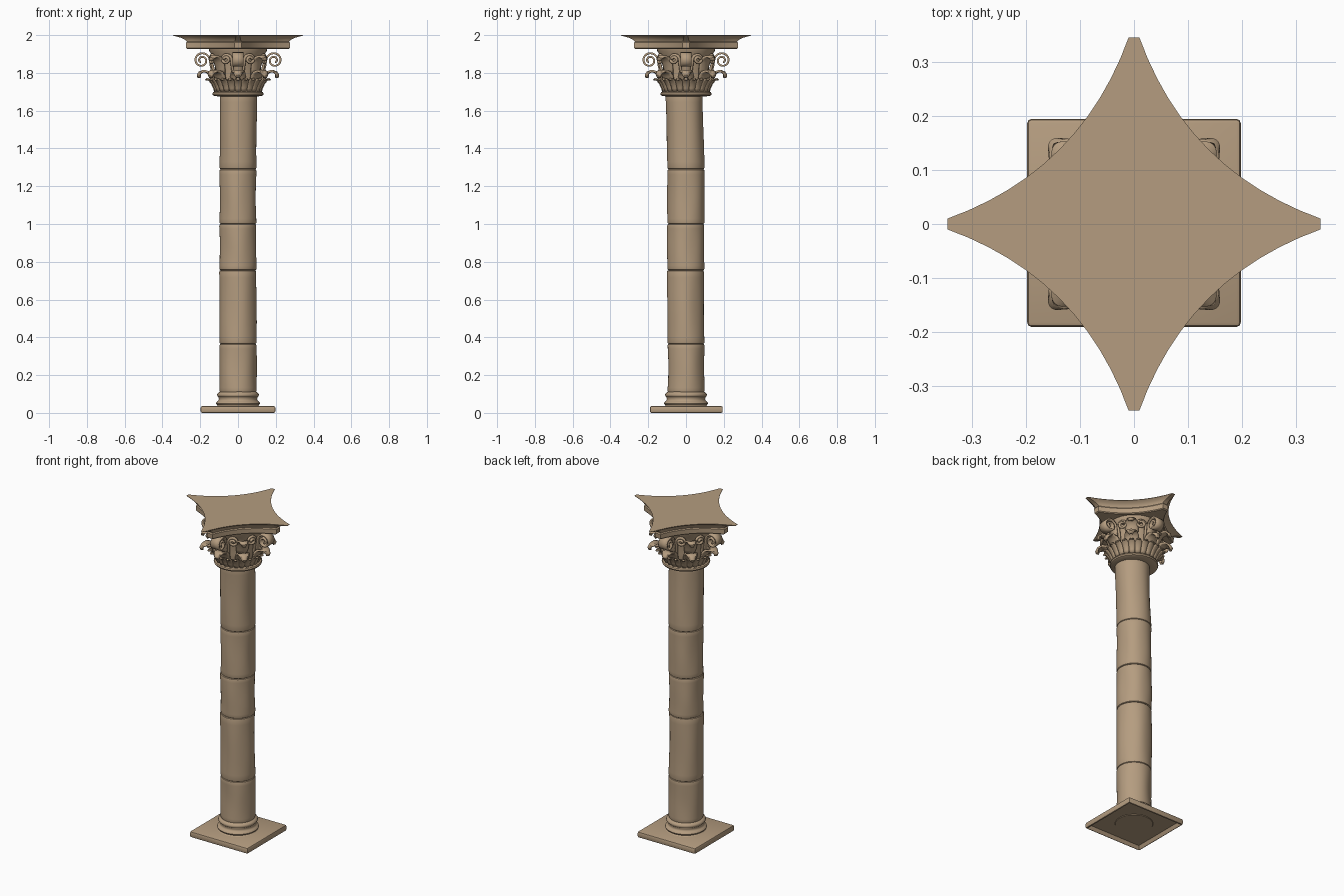
import bpy, bmesh, math
from math import sin, cos, pi, radians

if "Cube" in bpy.data.objects:
    bpy.data.objects.remove(bpy.data.objects["Cube"])

stone = bpy.data.materials.new("tan_stone")
stone.diffuse_color = (0.46, 0.335, 0.215, 1)
stone.use_nodes = True
stone.node_tree.nodes["Principled BSDF"].inputs["Base Color"].default_value = stone.diffuse_color


def finish(name, bm, angle=40):
    bmesh.ops.recalc_face_normals(bm, faces=bm.faces)
    me = bpy.data.meshes.new(name)
    bm.to_mesh(me)
    bm.free()
    ob = bpy.data.objects.new(name, me)
    bpy.context.collection.objects.link(ob)
    me.materials.append(stone)
    bpy.ops.object.select_all(action='DESELECT')
    ob.select_set(True)
    bpy.context.view_layer.objects.active = ob
    bpy.ops.object.shade_smooth_by_angle(angle=radians(angle))
    return ob


def loft(name, rings, angle=40):
    """Skin a stack of closed point rings and cap both ends."""
    bm = bmesh.new()
    vs = [[bm.verts.new(p) for p in ring] for ring in rings]
    n = len(vs[0])
    for a, b in zip(vs, vs[1:]):
        for i in range(n):
            j = (i + 1) % n
            bm.faces.new((a[i], a[j], b[j], b[i]))
    bm.faces.new(vs[0][::-1])
    bm.faces.new(vs[-1])
    return finish(name, bm, angle)


def lathe(name, profile, seg=48, angle=40):
    return loft(name, [[(r * cos(2 * pi * i / seg), r * sin(2 * pi * i / seg), z)
                        for i in range(seg)] for r, z in profile], angle)


def strips(name, path, angles, cup, thick, cols=6):
    """Bent strips around the column; path rows are (radius, z, half width)."""
    bm = bmesh.new()
    for a in angles:
        grid = []
        for r, z, w in path:
            row = []
            for k in range(cols + 1):
                u = 2 * k / cols - 1
                x, y = r - cup * u * u, w * u
                row.append(bm.verts.new((x * cos(a) - y * sin(a),
                                         x * sin(a) + y * cos(a), z)))
            grid.append(row)
        for g, h in zip(grid, grid[1:]):
            for k in range(cols):
                bm.faces.new((g[k], g[k + 1], h[k + 1], h[k]))
    ob = finish(name, bm)
    m = ob.modifiers.new("thickness", 'SOLIDIFY')
    m.thickness = thick
    m.offset = 0
    return ob


def around(n, start=0.0):
    return [start + 2 * pi * i / n for i in range(n)]


# square plinth, hollow underneath
bm = bmesh.new()
bmesh.ops.create_cube(bm, size=1)
for v in bm.verts:
    v.co = (v.co.x * 0.395, v.co.y * 0.385 + 0.002, 0.018 + v.co.z * 0.036)
bmesh.ops.bevel(bm, geom=list(bm.edges), offset=0.008, segments=2, affect='EDGES', profile=0.5)
bottom = [f for f in bm.faces if f.normal.z < -0.99 and f.calc_area() > 0.05]
bmesh.ops.inset_region(bm, faces=bottom, thickness=0.016)
for v in {v for f in bottom for v in f.verts}:
    v.co.z = 0.02
finish("plinth", bm)

# moulded base with two rolls and a hollow
base = [(0.105, 0.017), (0.115, 0.036)]
base += [(0.103 + 0.014 * cos(t), 0.051 + 0.011 * sin(t)) for t in [-1.2, -0.6, 0, 0.6, 1.2]]
base += [(0.103, 0.066), (0.101, 0.074), (0.104, 0.081)]
base += [(0.100 + 0.011 * cos(t), 0.095 + 0.012 * sin(t)) for t in [-1.2, -0.6, 0, 0.6, 1.2]]
base += [(0.096, 0.112)]
lathe("base_moulding", base)

# worn shaft drums: bottom z, top z, wear phase, lean in x and y at the top
drums = [(0.108, 0.365, 0.3, 0.0, 0.0), (0.365, 0.755, 1.7, -0.002, -0.003),
         (0.755, 1.0, 2.9, -0.002, -0.002), (1.0, 1.29, 4.1, 0.0, 0.0),
         (1.29, 1.685, 5.2, 0.004, -0.011)]
for n, (z0, z1, ph, dx, dy) in enumerate(drums):
    rings = []
    h = z1 - z0
    steps = [0.0, 0.003, 0.01] + [h * k / 10 for k in range(1, 10)] + [h - 0.01, h - 0.003, h]
    for s in steps:
        edge = min(s, h - s)
        r0 = 0.098 - (0.006 if edge < 0.001 else 0.002 if edge < 0.005 else 0)
        t = s / h
        ring = []
        for i in range(48):
            a = 2 * pi * i / 48
            r = r0 + sin(pi * t) * (0.0025 * sin(2 * a + ph + 2 * t) + 0.0015 * sin(5 * a + ph) - 0.001)
            ring.append((r * cos(a) + dx * t, r * sin(a) + dy * t, z0 + s))
        rings.append(ring)
    loft("shaft_drum_%d" % (n + 1), rings, 30)

# neck ring under the capital
lathe("neck_ring", [(0.09, 1.675)] + [(0.122 + 0.014 * cos(t), 1.689 + 0.012 * sin(t))
      for t in [-1.4, -0.7, 0, 0.7, 1.4]] + [(0.118, 1.706), (0.10, 1.712)])

# capital bell
lathe("capital_bell", [(0.10, 1.69), (0.113, 1.72), (0.118, 1.78), (0.122, 1.84),
                       (0.135, 1.89), (0.152, 1.915), (0.155, 1.935)])

# short ribbed leaves forming the lower basket
strips("basket_leaves", [(0.122, 1.70, 0.013), (0.128, 1.72, 0.015), (0.138, 1.742, 0.018),
                         (0.152, 1.76, 0.018), (0.165, 1.768, 0.013), (0.172, 1.762, 0.005)],
       around(24), 0.006, 0.008, 4)

# large leaves with tips curling outward
strips("curled_leaves", [(0.125, 1.73, 0.03), (0.138, 1.76, 0.036), (0.148, 1.785, 0.04),
                         (0.165, 1.804, 0.038), (0.187, 1.81, 0.032), (0.205, 1.802, 0.024),
                         (0.213, 1.788, 0.015), (0.209, 1.776, 0.006)],
       around(8), 0.012, 0.011)

# tall diagonal leaves between the scrolls
strips("tall_leaves", [(0.128, 1.78, 0.022), (0.14, 1.82, 0.032), (0.15, 1.855, 0.036),
                       (0.166, 1.88, 0.033), (0.187, 1.888, 0.026), (0.203, 1.878, 0.017),
                       (0.205, 1.864, 0.007)],
       around(4, pi / 4), 0.012, 0.011)

# corner scrolls on the four axes
scroll = [(0.125, 1.775, 0.018), (0.138, 1.81, 0.022), (0.145, 1.84, 0.026)]
for i in range(37):
    t = i / 36
    a = pi - t * 1.7 * 2 * pi
    r = 0.043 - 0.033 * t
    scroll.append((0.192 + r * cos(a), 1.866 + r * sin(a), 0.028))
strips("corner_scrolls", scroll, around(4), 0.0, 0.010, 2)

# small inner scrolls either side of each diagonal
cu = bpy.data.curves.new("inner_scrolls", 'CURVE')
cu.dimensions = '3D'
cu.bevel_depth = 0.008
cu.bevel_resolution = 2
cu.use_fill_caps = True
for diag in around(4, pi / 4):
    for side in (-1, 1):
        pts = [(0.085, 1.775, 0.124), (0.08, 1.82, 0.134)]
        for i in range(22):
            t = i / 21
            a = t * 1.5 * 2 * pi
            r = 0.027 - 0.019 * t
            pts.append((0.05 + r * cos(a), 1.872 + r * sin(a), 0.148 + 0.012 * t))
        sp = cu.splines.new('POLY')
        sp.points.add(len(pts) - 1)
        for p, (s, z, rad) in zip(sp.points, pts):
            th = diag + side * s / 0.14
            p.co = (rad * cos(th), rad * sin(th), z, 1)
ob = bpy.data.objects.new("inner_scrolls", cu)
bpy.context.collection.objects.link(ob)
cu.materials.append(stone)


# four pointed top slab with hollow sides and flaring edge
def star(z, tip, notch, w):
    c = 2 * (notch - 0.25 * (tip + w))
    pts = []
    for q in range(4):
        for i in range(13):
            t = i / 12
            k0, k1, k2 = (1 - t) ** 2, 2 * t * (1 - t), t * t
            x, y = k0 * tip + k1 * c + k2 * w, k0 * w + k1 * c + k2 * tip
            a = q * pi / 2
            pts.append((x * cos(a) - y * sin(a), x * sin(a) + y * cos(a), z))
    return pts


loft("top_slab", [star(1.927, 0.268, 0.116, 0.016), star(1.932, 0.274, 0.119, 0.018),
                  star(1.960, 0.276, 0.120, 0.018), star(1.966, 0.270, 0.117, 0.016),
                  star(1.976, 0.280, 0.120, 0.014), star(1.986, 0.302, 0.126, 0.012),
                  star(1.995, 0.335, 0.134, 0.010), star(1.998, 0.345, 0.138, 0.010),
                  star(2.0, 0.345, 0.138, 0.010)], 35)
